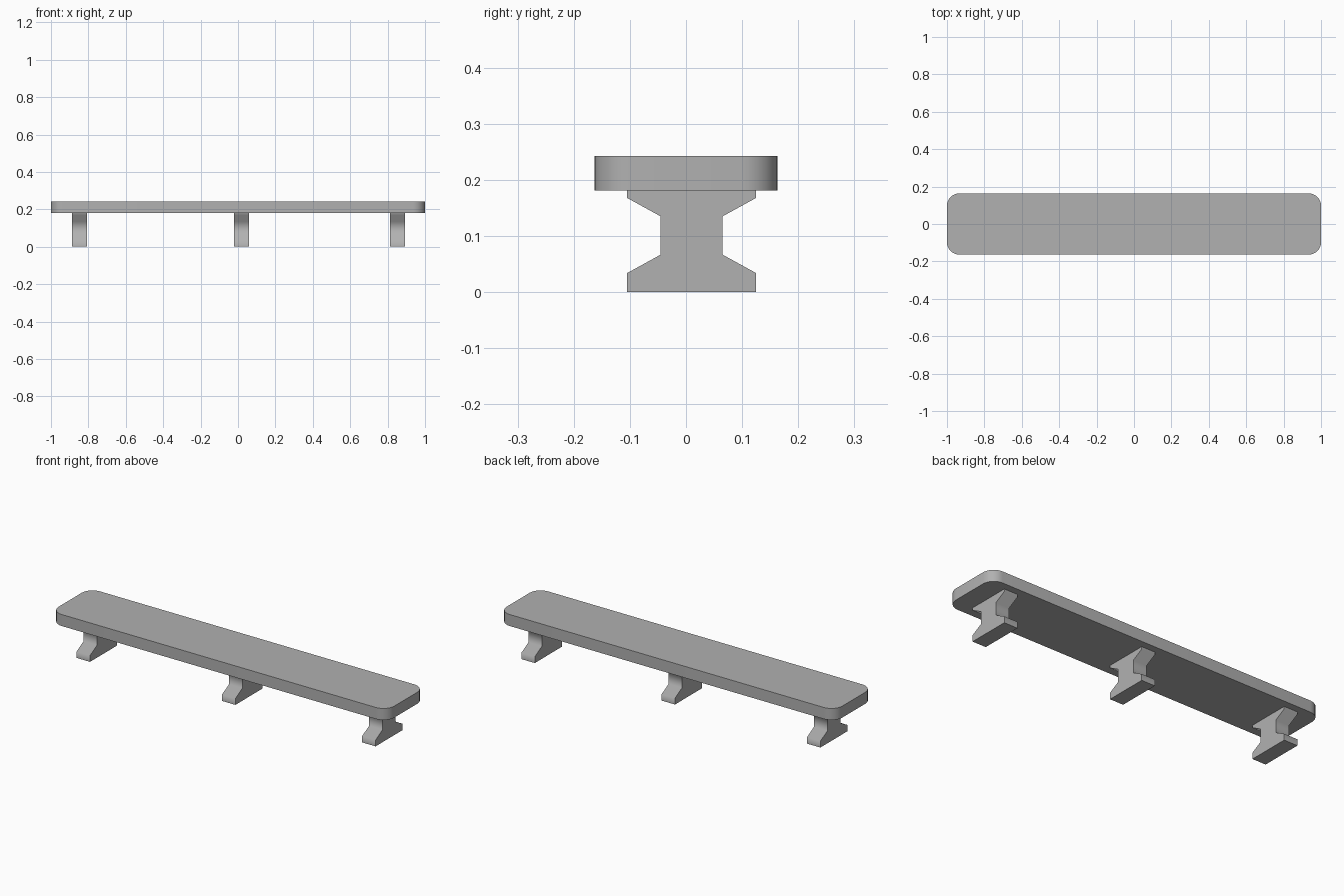
import bpy, bmesh
from math import radians, sin, cos

if "Cube" in bpy.data.objects:
    bpy.data.objects.remove(bpy.data.objects["Cube"])

# Dark grey finish shared by all parts
grey = bpy.data.materials.new("dark_grey")
grey.diffuse_color = (0.44, 0.44, 0.44, 1)
grey.use_nodes = True
grey.node_tree.nodes["Principled BSDF"].inputs["Base Color"].default_value = grey.diffuse_color


def prism(name, base, offset, smooth_angle):
    """Extrude a closed outline of 3D points along an offset."""
    bm = bmesh.new()
    face = bm.faces.new([bm.verts.new(p) for p in base])
    top = bmesh.ops.extrude_face_region(bm, geom=[face])["geom"]
    bmesh.ops.translate(bm, vec=offset,
                        verts=[v for v in top if isinstance(v, bmesh.types.BMVert)])
    bmesh.ops.recalc_face_normals(bm, faces=bm.faces[:])
    mesh = bpy.data.meshes.new(name)
    bm.to_mesh(mesh)
    bm.free()
    mesh.materials.append(grey)
    obj = bpy.data.objects.new(name, mesh)
    bpy.context.collection.objects.link(obj)
    bpy.ops.object.select_all(action='DESELECT')
    bpy.context.view_layer.objects.active = obj
    obj.select_set(True)
    bpy.ops.object.shade_smooth_by_angle(angle=radians(smooth_angle))


# Seat: rounded rectangular slab
HX, HY, R, STEPS = 1.0, 0.163, 0.065, 8
outline = []
for quarter, (sx, sy) in enumerate([(1, 1), (-1, 1), (-1, -1), (1, -1)]):
    for i in range(STEPS + 1):
        a = radians(90 * (quarter + i / STEPS))
        outline.append((sx * (HX - R) + R * cos(a), sy * (HY - R) + R * sin(a), 0.181))
prism("seat", outline, (0, 0, 0.062), 30)

# Legs: I-shaped profile with softly shaded folds, top tucked into the seat
LEG_Y, LEG_W = 0.01, 0.08
half = [(0.115, 0), (0.115, 0.034), (0.055, 0.067),
        (0.055, 0.135), (0.115, 0.168), (0.115, 0.2)]
profile = half + [(-y, z) for y, z in reversed(half)]
for name, x in (("left_leg", -0.848), ("middle_leg", 0.018), ("right_leg", 0.853)):
    prism(name, [(x - LEG_W / 2, LEG_Y + y, z) for y, z in profile], (LEG_W, 0, 0), 70)
